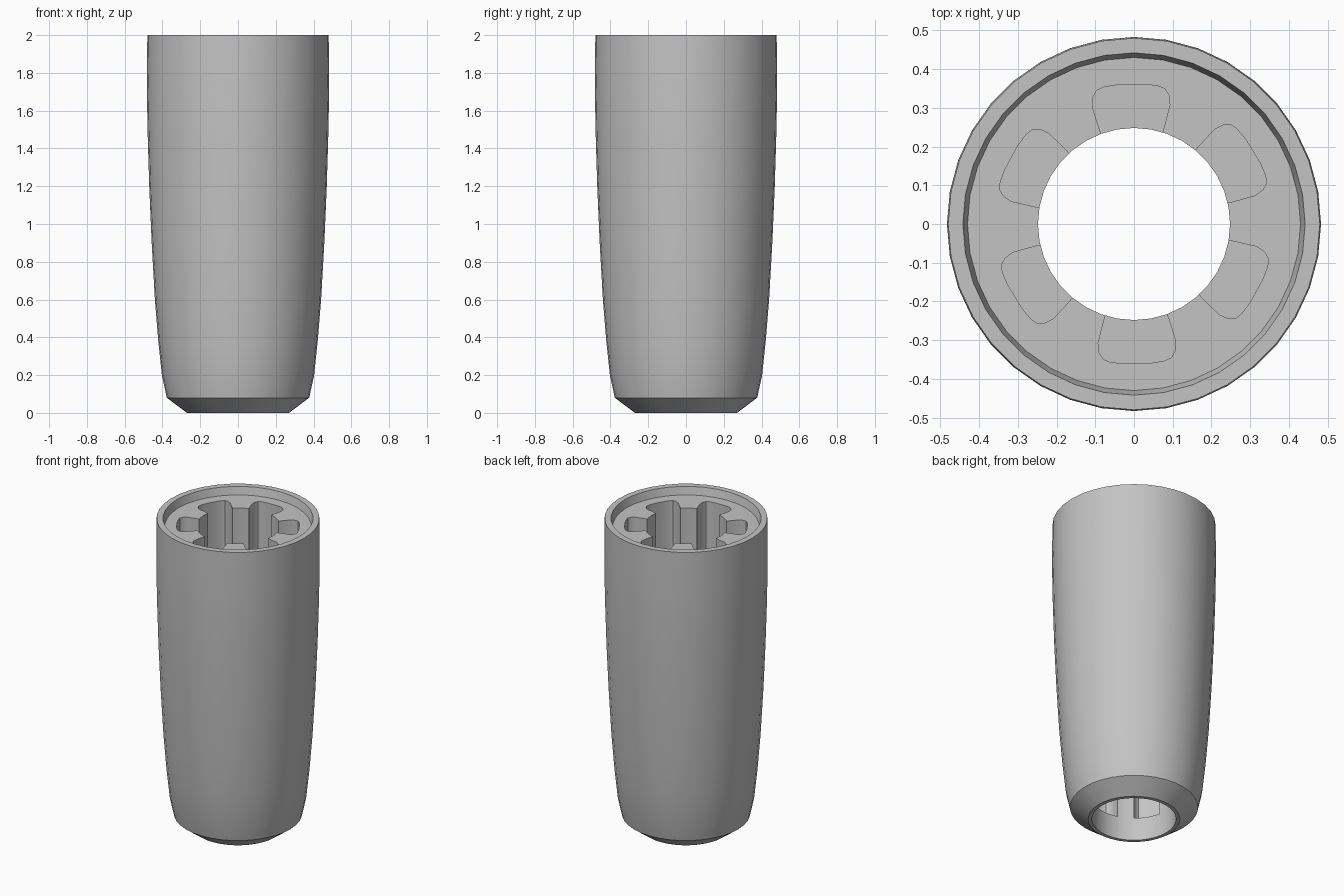
import bpy, bmesh
from math import sin, cos, pi, radians

cube = bpy.data.objects.get("Cube")
if cube:
    bpy.data.objects.remove(cube)

SIDES = 36
SLOT_FLOOR = 0.15

grey = bpy.data.materials.new("plain grey")
grey.use_nodes = True
colour = (0.55, 0.55, 0.55, 1)
grey.diffuse_color = colour
grey.node_tree.nodes["Principled BSDF"].inputs["Base Color"].default_value = colour


def make_object(name, bm):
    bmesh.ops.recalc_face_normals(bm, faces=bm.faces)
    mesh = bpy.data.meshes.new(name)
    bm.to_mesh(mesh)
    bm.free()
    mesh.materials.append(grey)
    obj = bpy.data.objects.new(name, mesh)
    bpy.context.collection.objects.link(obj)
    return obj


def revolve(name, profile):
    """Turn a closed (radius, height) profile around the z axis."""
    bm = bmesh.new()
    rings = [[bm.verts.new((r * cos(a), r * sin(a), z)) for r, z in profile]
             for a in (2 * pi * i / SIDES for i in range(SIDES))]
    n = len(profile)
    for i in range(SIDES):
        a, b = rings[i], rings[(i + 1) % SIDES]
        for j in range(n):
            k = (j + 1) % n
            bm.faces.new((a[j], b[j], b[k], a[k]))
    return make_object(name, bm)


# Tapered sleeve with a chamfered foot, straight bore and shallow top recess
sleeve = revolve("sleeve", [
    (0.248, 0), (0.27, 0), (0.377, 0.08), (0.403, 0.2), (0.422, 0.38),
    (0.44, 0.6), (0.457, 0.9), (0.47, 1.2), (0.479, 1.5), (0.483, 1.75),
    (0.48, 2), (0.442, 2), (0.43, 1.95), (0.248, 1.95)])

# Six flared slots with rounded outer corners, cut down from the recess floor
half = [(0.066, 0.2), (0.083, 0.245), (0.1, 0.305), (0.098, 0.33),
        (0.088, 0.347), (0.07, 0.355), (0.035, 0.36)]
outline = half + [(-x, y) for x, y in reversed(half)]
bm = bmesh.new()
for i in range(6):
    turn = radians(60 * i + 1.4)
    c, s = cos(turn), sin(turn)
    base = bm.faces.new([bm.verts.new((x * c - y * s, x * s + y * c, SLOT_FLOOR))
                         for x, y in outline])
    top = bmesh.ops.extrude_face_region(bm, geom=[base], use_keep_orig=True)["geom"]
    bmesh.ops.translate(bm, vec=(0, 0, 2), verts=[
        v for v in top if isinstance(v, bmesh.types.BMVert)])
cutter = make_object("slot_cutter", bm)
cutter.hide_render = True

cut = sleeve.modifiers.new("slots", "BOOLEAN")
cut.operation = "DIFFERENCE"
cut.solver = "EXACT"
cut.object = cutter

# Apply the cut, drop the cutter and smooth the round walls
bpy.ops.object.select_all(action="DESELECT")
sleeve.select_set(True)
bpy.context.view_layer.objects.active = sleeve
bpy.ops.object.modifier_apply(modifier=cut.name)
bpy.data.objects.remove(cutter)
bpy.ops.object.shade_smooth_by_angle(angle=radians(30))
